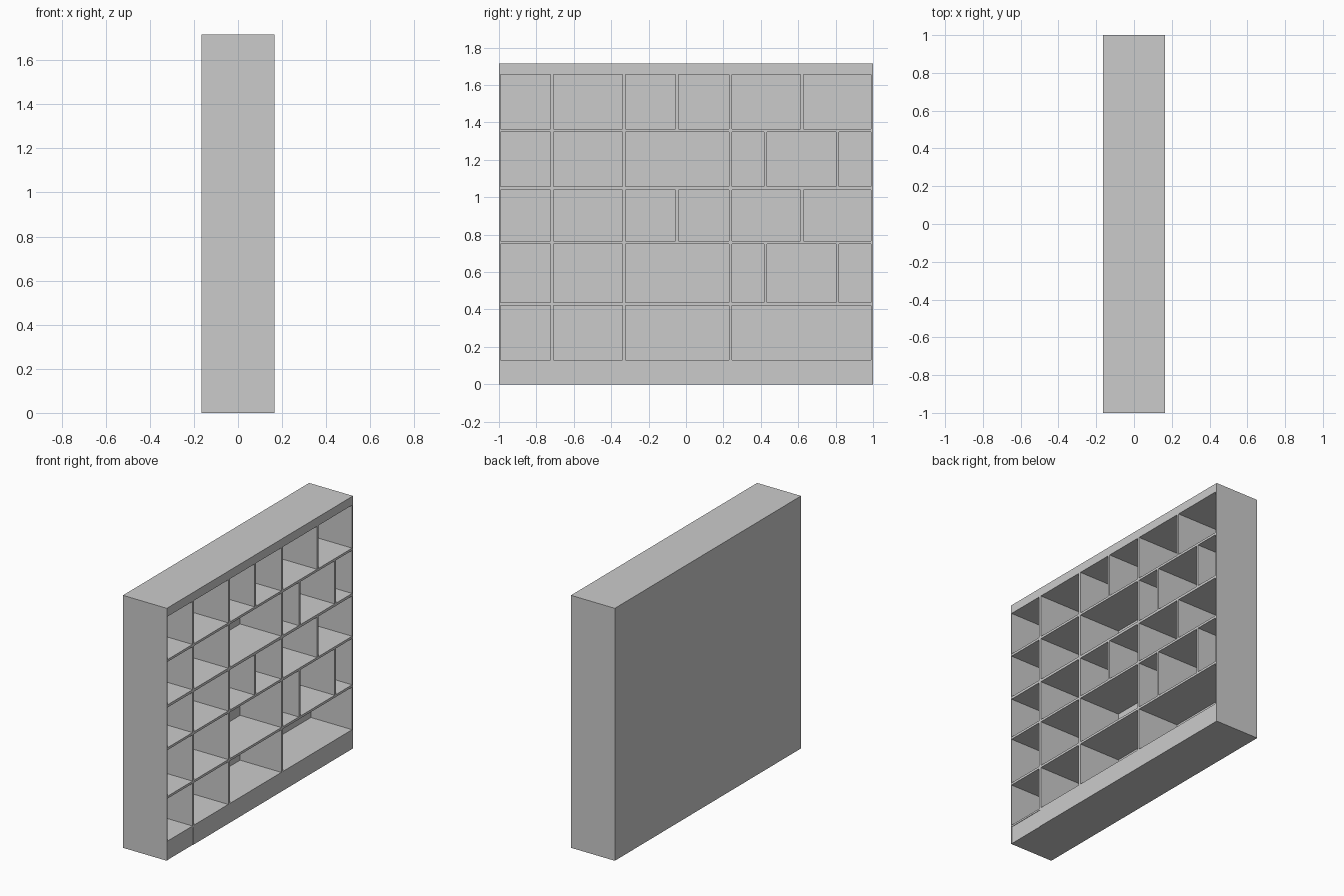
import bpy

if "Cube" in bpy.data.objects:
    bpy.data.objects.remove(bpy.data.objects["Cube"])

X0, X1 = -0.165, 0.165      # back and open front of the shelving
H = 1.716
BACK = -0.145               # inner face of the back panel


def box(name, x, y, z):
    bpy.ops.mesh.primitive_cube_add(
        size=1, location=[(a + b) / 2 for a, b in (x, y, z)])
    ob = bpy.context.object
    ob.name = name
    ob.scale = [b - a for a, b in (x, y, z)]
    bpy.ops.object.transform_apply(location=False, rotation=False, scale=True)
    return ob


# Outer carcass
box("back_panel", (X0, BACK), (-1, 1), (0, H))
box("left_side", (BACK, X1), (-1, -0.993), (0, H))
box("right_side", (BACK, X1), (0.99, 1), (0, H))
box("header", (BACK, X1), (-0.993, 0.99), (1.657, H))

# Plinth, with a separate slightly set-back section under the end column
box("plinth", (BACK, X1), (-0.716, 0.99), (0, 0.131))
box("end_column_plinth", (BACK, X1 - 0.003), (-0.993, -0.716), (0, 0.119))
box("end_column_floor", (BACK, X1), (-0.993, -0.716), (0.119, 0.131))

# Full-width shelves
shelves = [(0.42, 0.436), (0.75, 0.766), (1.039, 1.057), (1.349, 1.365)]
for i, z in enumerate(shelves):
    box(f"shelf_{i + 1}", (BACK, X1), (-0.993, 0.99), z)

# Dividers per row: three common uprights plus alternating short ones
rows = list(zip([0.131] + [s[1] for s in shelves],
                [s[0] for s in shelves] + [1.657]))
common = [-0.716, -0.332, 0.238]
extra = [[], [0.426, 0.811], [-0.048, 0.621], [0.426, 0.811], [-0.048, 0.621]]
for r, z in enumerate(rows):
    for c, y in enumerate(common + extra[r]):
        box(f"divider_{r + 1}_{c + 1}", (BACK, X1), (y - 0.008, y + 0.008), z)
